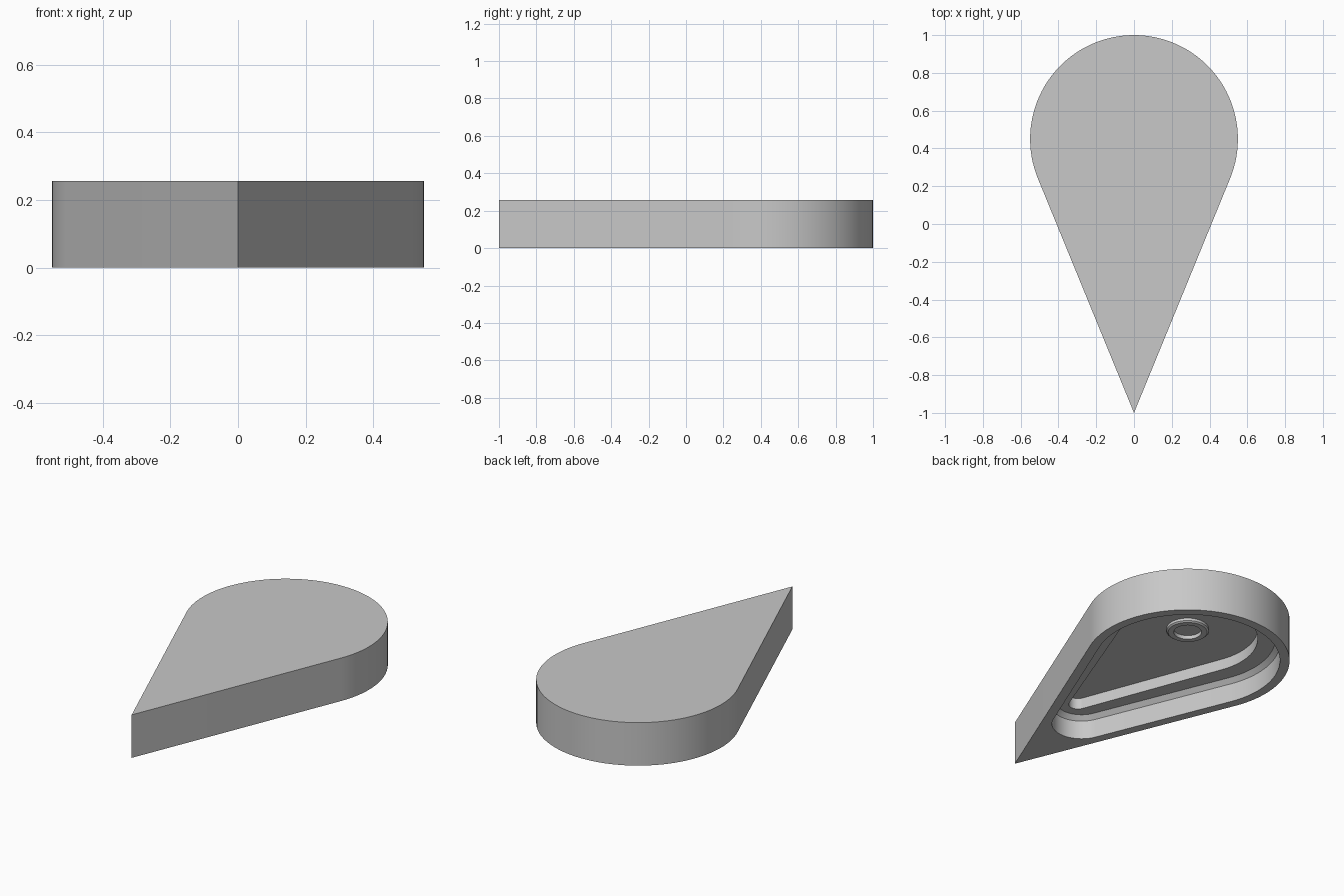
import bpy
import bmesh
from math import asin, sin, cos, pi

cube = bpy.data.objects.get("Cube")
if cube:
    bpy.data.objects.remove(cube, do_unlink=True)

# One plain grey for everything
grey = bpy.data.materials.new("plain_grey")
grey.use_nodes = True
colour = (0.58, 0.58, 0.58, 1)
grey.diffuse_color = colour
grey.node_tree.nodes["Principled BSDF"].inputs["Base Color"].default_value = colour

HEAD_Y = 0.45
HEAD_STEPS, TAIL_STEPS = 72, 24


def teardrop(z, head, tail, tail_y):
    """Outline around a large head circle and a small tail circle."""
    tilt = asin((head - tail) / (HEAD_Y - tail_y))
    points = []
    for i in range(HEAD_STEPS + 1):
        a = -tilt + (pi + 2 * tilt) * i / HEAD_STEPS
        points.append((head * cos(a), HEAD_Y + head * sin(a), z))
    for i in range(TAIL_STEPS + 1):
        a = pi + tilt + (pi - 2 * tilt) * i / TAIL_STEPS
        points.append((tail * cos(a), tail_y + tail * sin(a), z))
    return points


def circle(z, radius, steps=48):
    return [(radius * cos(2 * pi * i / steps),
             HEAD_Y + radius * sin(2 * pi * i / steps), z) for i in range(steps)]


def loft(name, outlines, capped):
    """Skin a list of matching outlines, optionally capping both ends."""
    bm = bmesh.new()
    rings = [[bm.verts.new(p) for p in outline] for outline in outlines]
    n = len(rings[0])
    for lower, upper in zip(rings, rings[1:]):
        for i in range(n):
            j = (i + 1) % n
            bm.faces.new((lower[i], lower[j], upper[j], upper[i]))
    if capped:
        bm.faces.new(rings[0])
        bm.faces.new(rings[-1])
    bmesh.ops.remove_doubles(bm, verts=bm.verts, dist=0.0001)
    bmesh.ops.recalc_face_normals(bm, faces=bm.faces)
    mesh = bpy.data.meshes.new(name)
    bm.to_mesh(mesh)
    bm.free()
    mesh.materials.append(grey)
    obj = bpy.data.objects.new(name, mesh)
    bpy.context.collection.objects.link(obj)
    bpy.ops.object.select_all(action='DESELECT')
    obj.select_set(True)
    bpy.context.view_layer.objects.active = obj
    bpy.ops.object.shade_smooth_by_angle(angle=0.5)
    return obj


# Teardrop shell: outer wall, rim, pocket wall, chamfer, ledge, deep recess
loft("teardrop_shell", [
    teardrop(0.256, 0.55, 0, -1),
    teardrop(0, 0.55, 0, -1),
    teardrop(0, 0.498, 0.16, -0.44),
    teardrop(0.11, 0.498, 0.16, -0.44),
    teardrop(0.135, 0.473, 0.135, -0.44),
    teardrop(0.135, 0.378, 0.05, -0.47),
    teardrop(0.2, 0.378, 0.05, -0.47),
], capped=True)

# Hollow boss on the recess floor under the head
loft("ring_boss", [
    circle(0.202, 0.114),
    circle(0.185, 0.114),
    circle(0.178, 0.105),
    circle(0.178, 0.075),
    circle(0.202, 0.075),
    circle(0.202, 0.114),
], capped=False)
